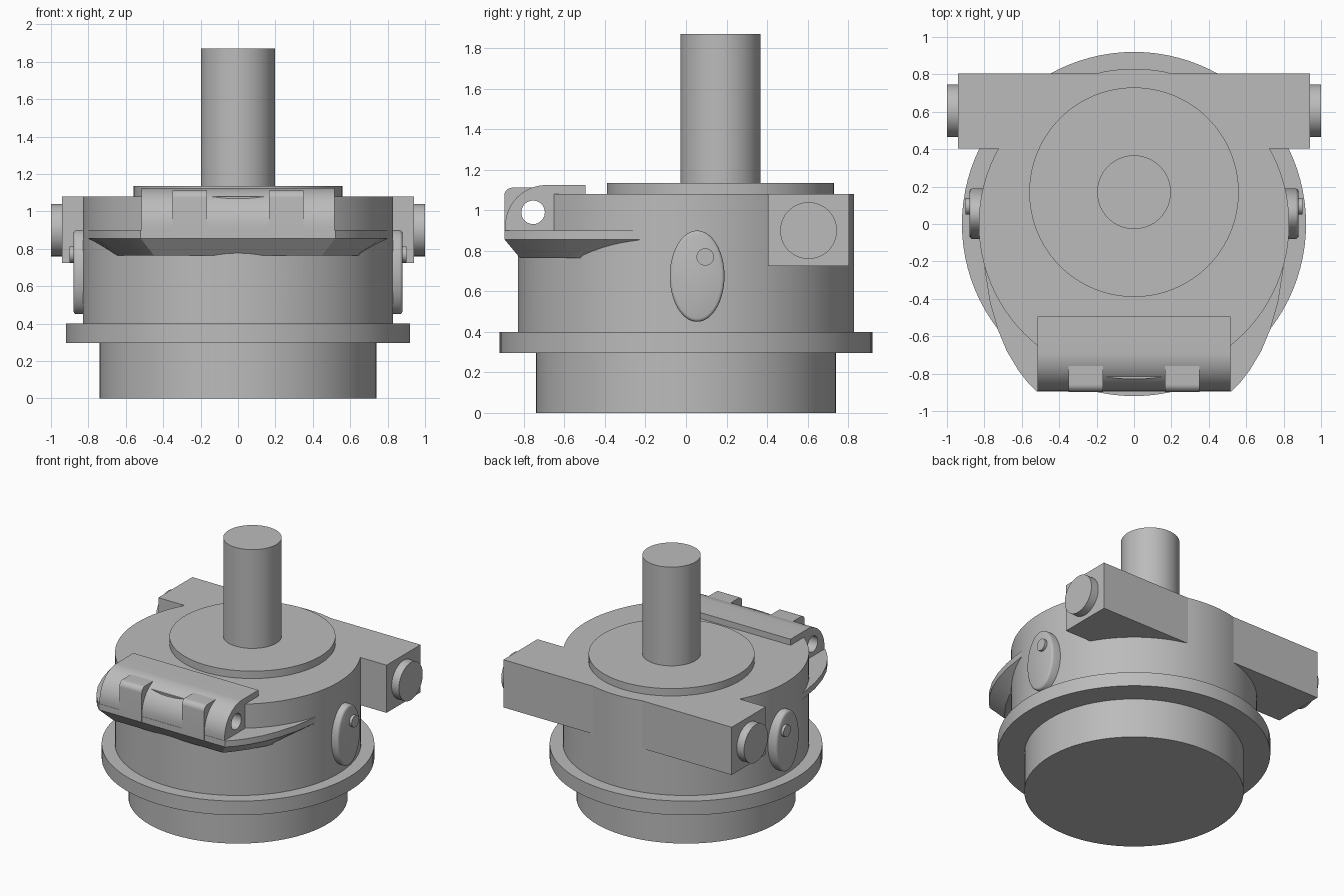
import bpy, bmesh, math
from mathutils import Vector

if "Cube" in bpy.data.objects:
    bpy.data.objects.remove(bpy.data.objects["Cube"])

grey = bpy.data.materials.new("plain grey")
grey.diffuse_color = (0.5, 0.5, 0.5, 1)
grey.use_nodes = True
grey.node_tree.nodes["Principled BSDF"].inputs["Base Color"].default_value = grey.diffuse_color


def finish(name, bm, smooth=True):
    bmesh.ops.recalc_face_normals(bm, faces=bm.faces)
    me = bpy.data.meshes.new(name)
    bm.to_mesh(me)
    bm.free()
    me.materials.append(grey)
    ob = bpy.data.objects.new(name, me)
    bpy.context.collection.objects.link(ob)
    if smooth:
        shade(ob)
    return ob


def shade(ob):
    bpy.ops.object.select_all(action='DESELECT')
    ob.select_set(True)
    bpy.context.view_layer.objects.active = ob
    bpy.ops.object.shade_smooth_by_angle(angle=math.radians(30))


def loft(name, rings):
    """Closed solid through rings of equal point count."""
    bm = bmesh.new()
    loops = [[bm.verts.new(p) for p in r] for r in rings]
    n = len(loops[0])
    for a, b in zip(loops, loops[1:]):
        for i in range(n):
            bm.faces.new((a[i], a[(i + 1) % n], b[(i + 1) % n], b[i]))
    bm.faces.new(loops[0])
    bm.faces.new(loops[-1])
    return finish(name, bm)


def ellipse(cu, cv, ru, rv, n=96):
    return [(cu + ru * math.cos(2 * math.pi * i / n),
             cv + rv * math.sin(2 * math.pi * i / n)) for i in range(n)]


def disc(name, r, z0, z1, y=0.0):
    pts = ellipse(0, y, r, r)
    return loft(name, [[(u, v, z) for u, v in pts] for z in (z0, z1)])


def prism_x(name, pts, x0, x1):
    """Extrude a (y, z) profile along x."""
    return loft(name, [[(x, u, v) for u, v in pts] for x in (x0, x1)])


def cut(ob, cutter):
    m = ob.modifiers.new("bore", 'BOOLEAN')
    m.operation = 'DIFFERENCE'
    m.solver = 'EXACT'
    m.object = cutter
    bpy.ops.object.select_all(action='DESELECT')
    ob.select_set(True)
    bpy.context.view_layer.objects.active = ob
    bpy.ops.object.modifier_apply(modifier="bore")
    shade(ob)


def arc(cy, cz, r, a0, a1, n):
    return [(cy + r * math.cos(math.radians(a0 + (a1 - a0) * i / n)),
             cz + r * math.sin(math.radians(a0 + (a1 - a0) * i / n))) for i in range(n + 1)]


# Stacked round parts
disc("base", 0.74, 0, 0.30)
disc("flange", 0.92, 0.295, 0.40)
body = disc("body", 0.83, 0.39, 1.08)
disc("top_disc", 0.56, 1.07, 1.135, 0.17)
disc("shaft", 0.197, 1.12, 1.87, 0.17)

# Cross bar at the back with end pins
prism_x("cross_bar", [(0.405, 0.725), (0.805, 0.725), (0.805, 1.08), (0.405, 1.08)], -0.94, 0.94)

for s, side in ((-1, "left"), (1, "right")):
    prism_x(side + "_bar_pin", ellipse(0.605, 0.90, 0.14, 0.14), s * 0.92, s * 1.0)
    # Oval side plate with a rounded rim
    prof = [(0.79, 0.0), (0.865, 0.0), (0.872, 0.003), (0.877, 0.008), (0.88, 0.016)]
    loft(side + "_oval_plate", [[(s * x, u, v) for u, v in
         ellipse(0.055, 0.675, 0.135 - d, 0.225 - d)] for x, d in prof])
    prism_x(side + "_oval_pin", ellipse(0.095, 0.77, 0.043, 0.043, 32), s * 0.85, s * 0.90)

# Front shelf with a sloped underside
upper = [(0.52, -0.895), (0.57, -0.845), (0.62, -0.78), (0.68, -0.68), (0.73, -0.56),
         (0.77, -0.42), (0.80, -0.23), (0.5, -0.23)]
lower = [(0.45, -0.82), (0.485, -0.78), (0.52, -0.735), (0.56, -0.68), (0.60, -0.61),
         (0.63, -0.56), (0.65, -0.51), (0.45, -0.51)]


def shelf_ring(half, z):
    return [(x, y, z) for x, y in half] + [(-x, y, z) for x, y in reversed(half)]


loft("front_shelf", [shelf_ring(lower, 0.765), shelf_ring(upper, 0.855), shelf_ring(upper, 0.90)])

# Hinge housing with a curved front and a flat rear lip
hinge = prism_x("hinge_housing",
                [(-0.60, 0.89), (-0.893, 0.89)] + arc(-0.688, 0.92, 0.205, 180, 90, 20)
                + [(-0.495, 1.125), (-0.495, 1.079), (-0.60, 1.079)], -0.515, 0.515)

# Two hinge tabs
tab = [(-0.72, 0.858), (-0.897, 0.858)] + arc(-0.857, 1.072, 0.04, 180, 90, 8) + [(-0.72, 1.112)]
tabs = [prism_x(n, tab, c - 0.092, c + 0.092)
        for n, c in (("left_hinge_tab", -0.257), ("right_hinge_tab", 0.257))]

# Pin hole through the hinge
bore = prism_x("bore_cutter", ellipse(-0.755, 0.99, 0.058, 0.058, 40), -1.2, 1.2)
for ob in [body, hinge] + tabs:
    cut(ob, bore)
bpy.data.objects.remove(bore, do_unlink=True)
